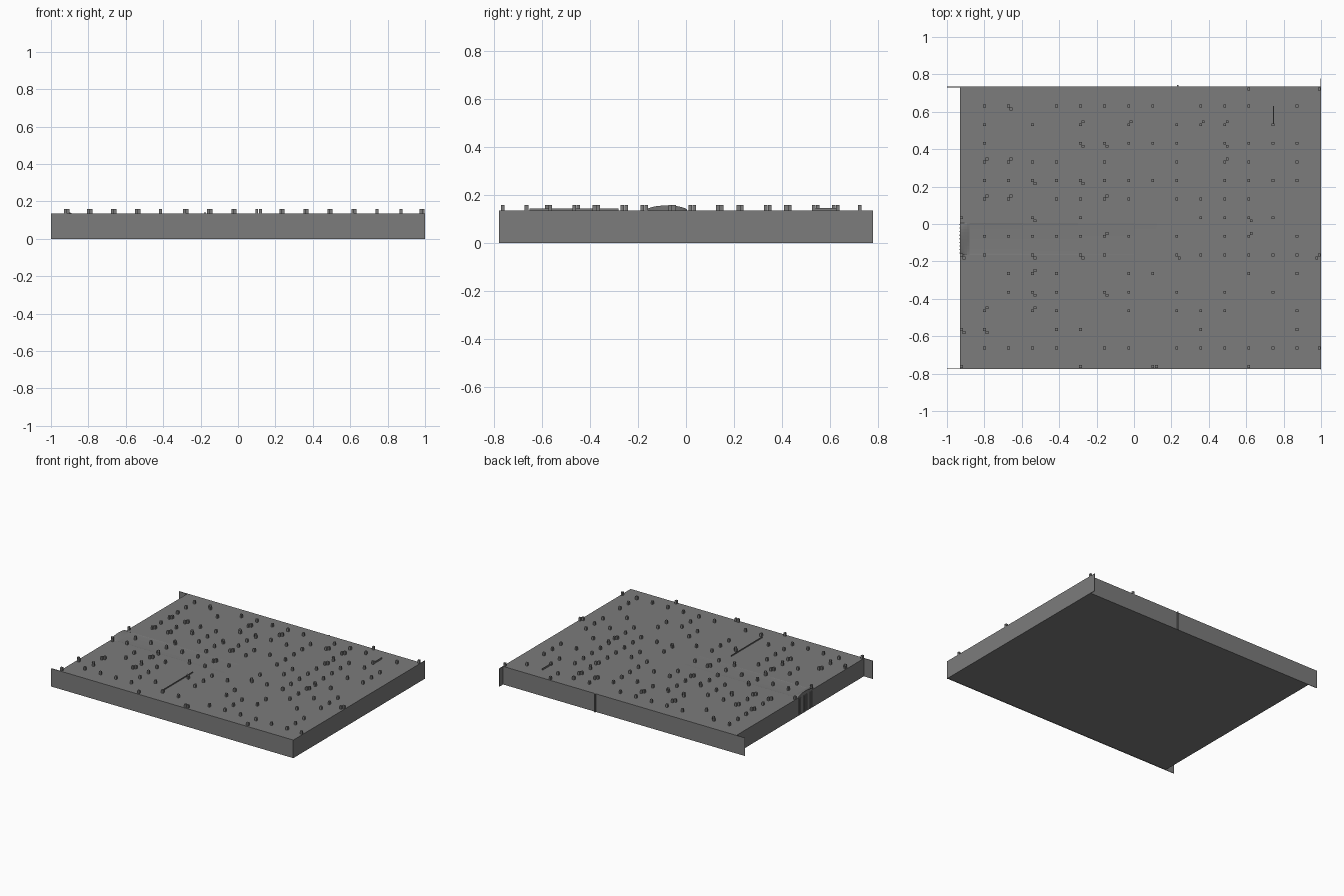
import bpy, bmesh, math

if "Cube" in bpy.data.objects:
    bpy.data.objects.remove(bpy.data.objects["Cube"])

grey = bpy.data.materials.new("mid grey")
grey.diffuse_color = (0.2, 0.2, 0.2, 1)
grey.use_nodes = True
grey.node_tree.nodes["Principled BSDF"].inputs["Base Color"].default_value = grey.diffuse_color

X0, X1, Y0, Y1, TOP = -0.93, 0.998, -0.772, 0.73, 0.135


def finish(bm, name):
    bmesh.ops.recalc_face_normals(bm, faces=bm.faces)
    me = bpy.data.meshes.new(name)
    bm.to_mesh(me)
    bm.free()
    me.materials.append(grey)
    ob = bpy.data.objects.new(name, me)
    bpy.context.collection.objects.link(ob)
    return ob


def add_box(bm, lo, hi):
    vs = bmesh.ops.create_cube(bm, size=1)["verts"]
    for v in vs:
        v.co = [(a + b) / 2 + c * (b - a) for a, b, c in zip(lo, hi, v.co)]


def box(name, lo, hi):
    bm = bmesh.new()
    add_box(bm, lo, hi)
    return finish(bm, name)


# ground block: flat top with a small mound that fades away from the left edge
def height(x, y):
    t = (y + 0.08) / 0.085
    bump = math.sqrt(max(0, 1 - t * t)) if abs(t) < 1 else 0
    near = max(0, 1 - (x - X0) / 0.05)
    far = max(0, 1 - (x - X0) / 1.05)
    return TOP + bump * (0.021 * near - 0.003 * far * (1 - near))


xs = [X0 + 0.0125 * i for i in range(5)] + [-0.6, -0.3, 0.0, 0.12, 0.6, X1]
ys = [Y0, -0.4] + [-0.08 - 0.085 * math.cos(math.pi * i / 14) for i in range(15)] + [0.35, Y1]
bm = bmesh.new()
grid = [[bm.verts.new((x, y, height(x, y))) for y in ys] for x in xs]
for a, b in zip(grid, grid[1:]):
    for j in range(len(ys) - 1):
        bm.faces.new((a[j], b[j], b[j + 1], a[j + 1]))
rim = [e for e in bm.edges if e.is_boundary]
new = bmesh.ops.extrude_edge_only(bm, edges=rim)["geom"]
for v in new:
    if isinstance(v, bmesh.types.BMVert):
        v.co.z = 0.002
bmesh.ops.holes_fill(bm, edges=[e for e in new if isinstance(e, bmesh.types.BMEdge)], sides=0)
finish(bm, "ground_block")

# thin side panels that overrun the block at the corners
box("front_panel", (-1, Y0 - 0.004, 0), (1, Y0, TOP))
box("back_panel", (-1, Y1, 0), (1, Y1 + 0.004, TOP))
box("right_panel", (X1 - 0.002, -0.778, 0), (1, 0.778, TOP))
box("back_panel_rib", (0.23, Y1, 0), (0.238, Y1 + 0.013, TOP))

# fine vertical ribs on the left face under the mound
bm = bmesh.new()
for i in range(9):
    y = -0.155 + i * 0.019
    add_box(bm, (X0 - 0.003, y - 0.003, 0.01), (X0 + 0.001, y + 0.003, TOP - 0.005))
finish(bm, "left_face_ribs")

# low rails on the top surface
box("long_rail", (-0.178, -0.65, TOP - 0.005), (-0.174, -0.28, 0.143))
box("short_rail", (0.742, 0.53, TOP - 0.005), (0.748, 0.63, 0.146))

# pegs: one row of text per line of pegs, digit = pegs at that spot
rows = ["0000000000001001", "0120111110111010", "0101020201220100",
        "0100022111021110", "0221101001021010", "0112121111011110",
        "0220112101111000", "1002010000112100", "0111112101012010",
        "2102021002111112", "0012100110001010", "0012102101010100",
        "0202100101110010", "2200110000100010", "0111101101111111",
        "1000010020001000"]
bm = bmesh.new()
S = 0.0075
for r, row in enumerate(rows):
    for c, n in enumerate(row):
        x = min(max(-0.928 + 0.1285 * c, -0.922), 0.99)
        y = min(max(0.73 - 0.0995 * r, -0.762), 0.722)
        for k in range(int(n)):
            dx = 0.013 * k * (-1 if c > 13 else 1)
            dy = -0.016 * k if r % 2 else 0.016 * k
            if r == 15:
                dx, dy = 0.02 * k, 0
            add_box(bm, (x + dx - S, y + dy - S, TOP - 0.01),
                    (x + dx + S, y + dy + S, 0.159))
finish(bm, "pegs")
